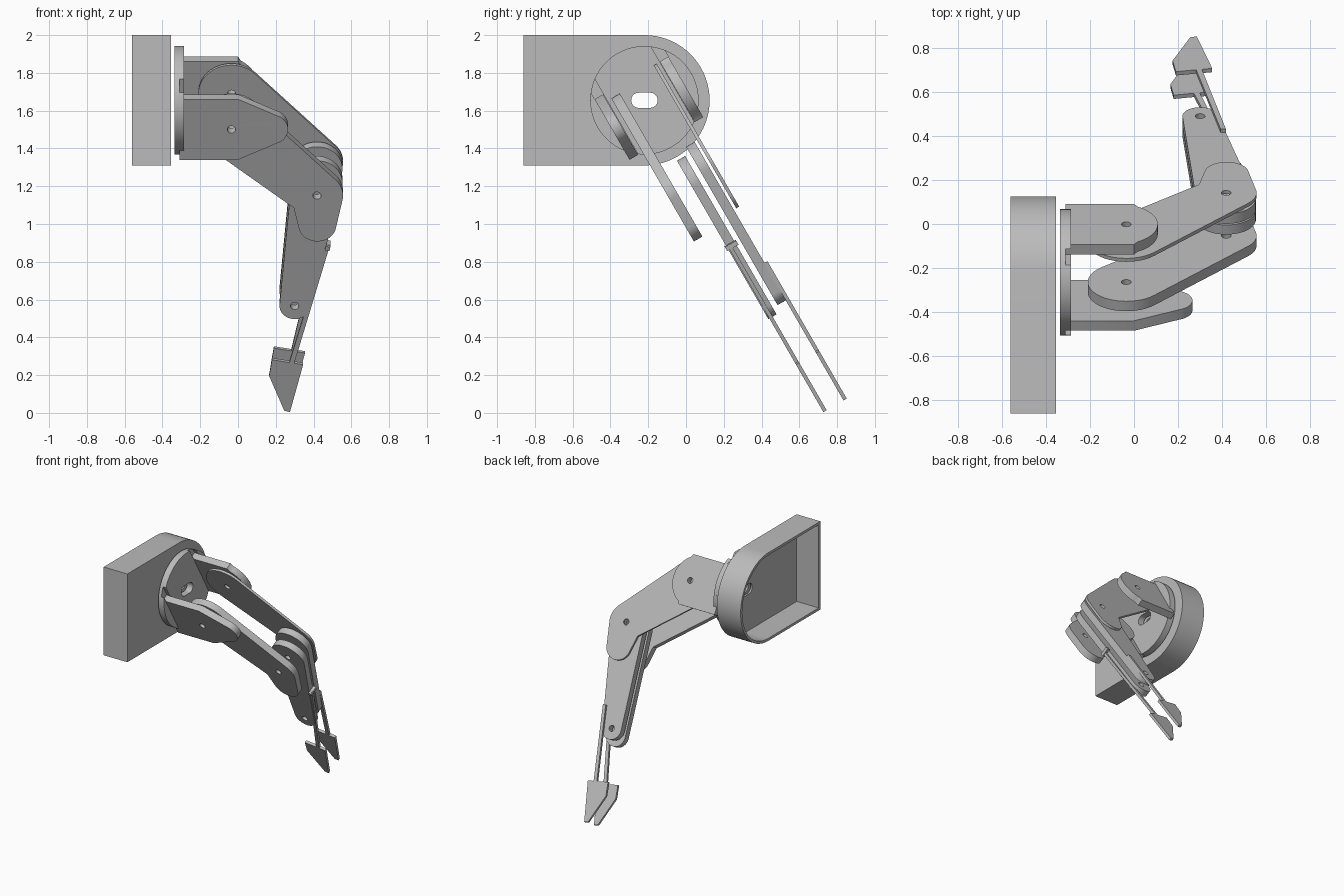
import bpy, bmesh
from math import radians, sin, cos, asin, acos, atan2, pi, degrees, dist
from mathutils import Matrix, Vector

if "Cube" in bpy.data.objects:
    bpy.data.objects.remove(bpy.data.objects["Cube"])

grey = bpy.data.materials.new("plain grey")
grey.use_nodes = True
grey.diffuse_color = (0.5, 0.5, 0.5, 1)
grey.node_tree.nodes["Principled BSDF"].inputs["Base Color"].default_value = (0.5, 0.5, 0.5, 1)

# The arm plates lie in a plane tilted about x; the mount lies in the yz plane
NORMAL = Vector((0, cos(radians(30)), sin(radians(30))))
TILT = Matrix.Rotation(radians(120), 4, 'X')
SIDE = Matrix(((0, 0, 1, 0), (1, 0, 0, 0), (0, 1, 0, 0), (0, 0, 0, 1)))


def arc(c, r, a, b, n=24):
    """Points on an arc from angle a to b in degrees."""
    steps = [radians(a + (b - a) * i / n) for i in range(n + 1)]
    return [(c[0] + r * cos(t), c[1] + r * sin(t)) for t in steps]


def ring(c, r):
    return arc(c, r, 0, 360)[:-1]


def capsule(c1, r1, c2, r2):
    """Outline around two circles joined by tangents."""
    way = degrees(atan2(c2[1] - c1[1], c2[0] - c1[0]))
    b = degrees(acos((r1 - r2) / dist(c1, c2)))
    return arc(c2, r2, way - b, way + b) + arc(c1, r1, way + b, way + 360 - b)


def plate(name, loops, matrix, thick):
    """Flat plate from an outline followed by its holes."""
    cu = bpy.data.curves.new(name, 'CURVE')
    cu.dimensions, cu.fill_mode, cu.extrude = '2D', 'BOTH', thick / 2
    for loop in loops:
        sp = cu.splines.new('POLY')
        sp.points.add(len(loop) - 1)
        for p, co in zip(sp.points, loop):
            p.co = (co[0], co[1], 0, 1)
        sp.use_cyclic_u = True
    tmp = bpy.data.objects.new(name, cu)
    bpy.context.collection.objects.link(tmp)
    bpy.context.view_layer.update()
    dg = bpy.context.evaluated_depsgraph_get()
    me = bpy.data.meshes.new_from_object(tmp.evaluated_get(dg))
    bpy.data.objects.remove(tmp)
    bm = bmesh.new()
    bm.from_mesh(me)
    bmesh.ops.remove_doubles(bm, verts=bm.verts, dist=0.0001)
    bm.transform(matrix)
    bmesh.ops.recalc_face_normals(bm, faces=bm.faces)
    bm.to_mesh(me)
    bm.free()
    me.materials.clear()
    me.materials.append(grey)
    ob = bpy.data.objects.new(name, me)
    bpy.context.collection.objects.link(ob)
    bpy.ops.object.select_all(action='DESELECT')
    ob.select_set(True)
    bpy.context.view_layer.objects.active = ob
    bpy.ops.object.shade_smooth_by_angle(angle=radians(30))
    return ob


def arm_plate(name, loops, w0, w1):
    plate(name, loops, Matrix.Translation(NORMAL * (w0 + w1) / 2) @ TILT, w1 - w0)


def mount_plate(name, loops, x0, x1):
    plate(name, loops, Matrix.Translation(((x0 + x1) / 2, 0, 0)) @ SIDE, x1 - x0)


# Mount housing: an open box with one round end and a slot in its face
HUB = (-0.22, 1.655)
slot = capsule((-0.25, 1.655), 0.04, (-0.19, 1.655), 0.0399)


def housing(inset):
    r, back = 0.345 - inset, -0.86 + inset
    return [(back, HUB[1] + r), (back, HUB[1] - r)] + arc(HUB, r, -90, 90, 36)


mount_plate("housing_wall", [housing(0), housing(0.02)], -0.56, -0.37)
mount_plate("housing_face", [housing(0), slot], -0.37, -0.355)

# Turntable disc, its front layer split by two grooves for the brackets
R = 0.287
a1, a2 = degrees(asin(0.172 / R)), degrees(asin(0.225 / R))
mount_plate("turntable_rear", [arc(HUB, R, 0, 360, 64)[:-1], slot], -0.335, -0.31)
mount_plate("turntable_middle", [arc(HUB, R, -60 - a1, -60 + a1)
            + arc(HUB, R, 120 - a1, 120 + a1), slot], -0.31, -0.285)
for name, turn in (("turntable_back_edge", -60), ("turntable_front_edge", 120)):
    mount_plate(name, [arc(HUB, R, turn + a2, turn + 180 - a2)], -0.31, -0.285)

# Shoulder brackets
SHOULDER = (-0.035, 1.495)
for name, end, r, spread, w in (("front_bracket", 0.175, 0.09, 70, 0.411),
                                ("back_bracket", -0.077, 0.185, 60, 0.81)):
    v = SHOULDER[1]
    outline = [(0, v + 0.185), (-0.31, v + 0.185), (-0.31, v - 0.185), (0, v - 0.185)]
    outline += arc((end, v), r, -spread, spread)
    arm_plate(name, [outline, ring(SHOULDER, 0.022)], w, w + 0.052)

# Upper arm and forearm plates, the back pair sitting slightly higher
for side, dv, upper, lower in (("front", -0.02, (0.49, 0.542), (0.626, 0.676)),
                               ("back", 0.02, (0.772, 0.79), (0.705, 0.757))):
    shoulder, elbow = (-0.035, 1.485 + dv), (0.418, 1.065 + dv)
    knuckle, wrist = (0.42, 0.885 + dv), (0.3, 0.312 + dv)
    outline = (arc(knuckle, 0.1, 192, 348) + arc(elbow, 0.138, -12, 44)
               + arc(shoulder, 0.175, 44, 230) + [(0.295, 0.99 + dv)])
    pins = [ring(elbow, 0.022)]
    arm_plate(side + "_upper_arm", [outline, ring(shoulder, 0.022)] + pins, *upper)
    arm_plate(side + "_forearm", [capsule(elbow, 0.135, wrist, 0.08),
              ring(wrist, 0.022)] + pins, *lower)

# Gripper fingers: a slim rod ending in a pointed blade
for side, x, v, dx, w in (("front", 0.475, 0.66, 0, 0.632), ("back", 0.405, 0.48, 0.01, 0.755)):
    blade = [(0.272, -0.057), (0.18, -0.04), (0.165, -0.14), (0.245, -0.352),
             (0.275, -0.36), (0.345, -0.07), (0.298, -0.061)]
    outline = [(px + dx, pv) for px, pv in blade] + [(x + 0.012, v), (x - 0.012, v)]
    arm_plate(side + "_finger", [outline], w, w + 0.02)

# Small stop block on the top of the front finger
arm_plate("finger_stop", [[(0.46, 0.637), (0.484, 0.632), (0.489, 0.657), (0.465, 0.662)]],
          0.617, 0.686)
